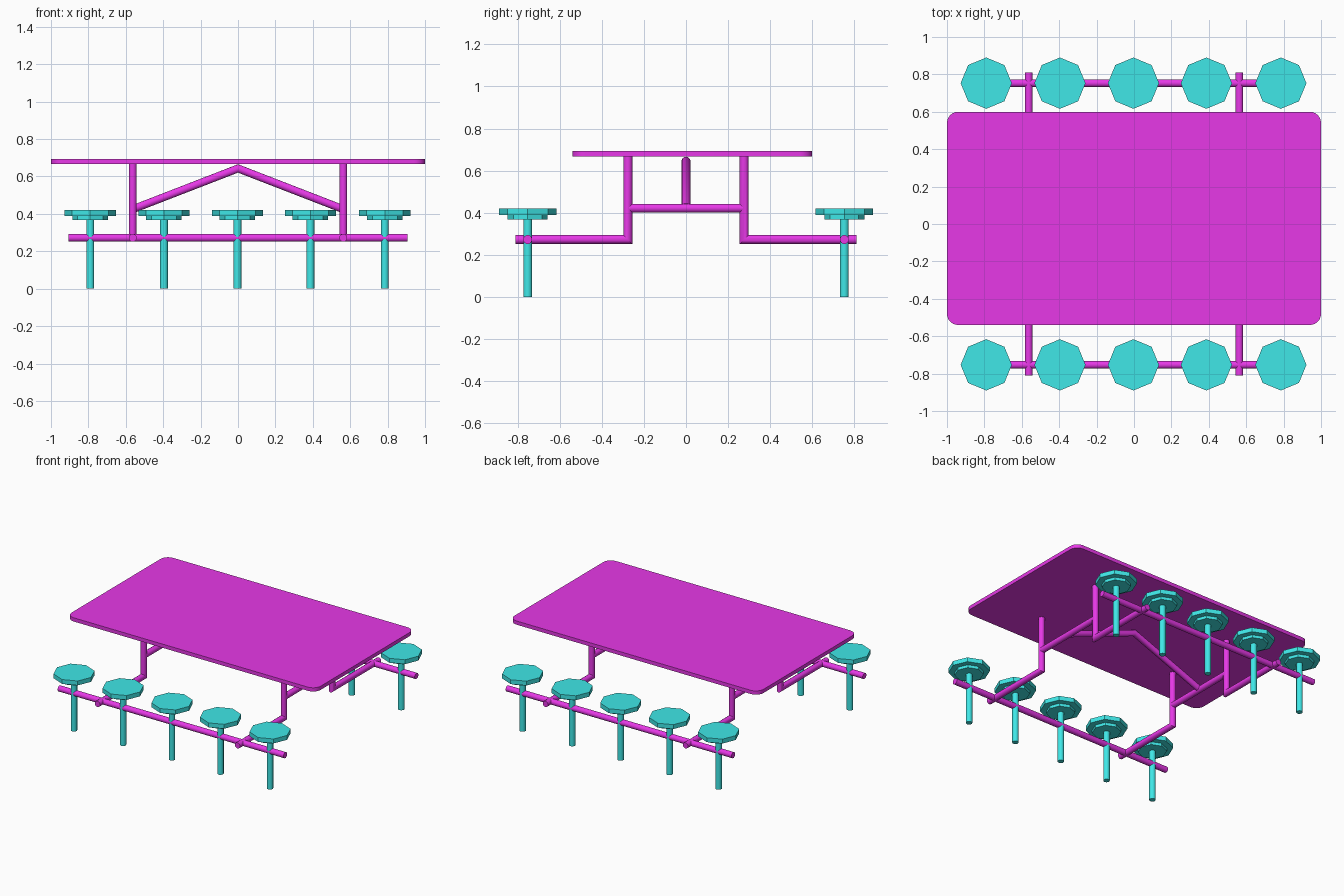
import bpy, bmesh
from math import cos, sin, pi
from mathutils import Vector

if "Cube" in bpy.data.objects:
    bpy.data.objects.remove(bpy.data.objects["Cube"])


def material(name, rgb):
    m = bpy.data.materials.new(name)
    m.diffuse_color = (*rgb, 1)
    m.use_nodes = True
    m.node_tree.nodes["Principled BSDF"].inputs["Base Color"].default_value = m.diffuse_color
    return m


MAGENTA = material("magenta_paint", (0.8, 0.04, 0.8))
TEAL = material("teal_paint", (0.05, 0.8, 0.8))


def finish(name, bm, mat, smooth=False):
    bmesh.ops.recalc_face_normals(bm, faces=bm.faces)
    me = bpy.data.meshes.new(name)
    bm.to_mesh(me)
    bm.free()
    me.materials.append(mat)
    ob = bpy.data.objects.new(name, me)
    bpy.context.collection.objects.link(ob)
    if smooth:
        bpy.ops.object.select_all(action='DESELECT')
        ob.select_set(True)
        bpy.context.view_layer.objects.active = ob
        bpy.ops.object.shade_smooth_by_angle(angle=0.7)
    return ob


def tube(name, points, mat=MAGENTA, r=0.0215, sides=12):
    """Round tube along a path, with mitred corners and capped ends."""
    pts = [Vector(p) for p in points]
    dirs = [(b - a).normalized() for a, b in zip(pts, pts[1:])]
    u = dirs[0].orthogonal().normalized()
    v = dirs[0].cross(u)
    bm = bmesh.new()
    ring = [pts[0] + r * (u * cos(2 * pi * i / sides) + v * sin(2 * pi * i / sides))
            for i in range(sides)]
    prev = [bm.verts.new(c) for c in ring]
    bm.faces.new(prev)
    for k, d in enumerate(dirs):
        n = (d + dirs[k + 1]).normalized() if k + 1 < len(dirs) else d
        cur = [bm.verts.new(w.co + d * ((pts[k + 1] - w.co).dot(n) / d.dot(n))) for w in prev]
        for i in range(sides):
            j = (i + 1) % sides
            bm.faces.new((prev[i], prev[j], cur[j], cur[i]))
        prev = cur
    bm.faces.new(prev)
    return finish(name, bm, mat, True)


def seat(name, x, y):
    """Octagonal two-step seat."""
    bm = bmesh.new()
    profile = [(0.095, 0.367), (0.095, 0.388), (0.137, 0.388), (0.137, 0.42)]
    rings = [[bm.verts.new((x + r * cos(i * pi / 4), y + r * sin(i * pi / 4), z))
              for i in range(8)] for r, z in profile]
    bm.faces.new(rings[0])
    bm.faces.new(rings[-1])
    for a, b in zip(rings, rings[1:]):
        for i in range(8):
            j = (i + 1) % 8
            bm.faces.new((a[i], a[j], b[j], b[i]))
    return finish(name, bm, TEAL)


# Rounded table top, slightly off-centre in depth
bm = bmesh.new()
outline = []
R, CY, HY = 0.06, 0.03, 0.57
for q, (sx, sy) in enumerate([(1, 1), (-1, 1), (-1, -1), (1, -1)]):
    for i in range(7):
        a = (q + i / 6) * pi / 2
        outline.append(bm.verts.new((sx * (1 - R) + R * cos(a),
                                     CY + sy * (HY - R) + R * sin(a), 0.667)))
face = bm.faces.new(outline)
ext = bmesh.ops.extrude_face_region(bm, geom=[face], use_keep_orig=True)
bmesh.ops.translate(bm, vec=(0, 0, 0.027),
                    verts=[g for g in ext["geom"] if isinstance(g, bmesh.types.BMVert)])
finish("table_top", bm, MAGENTA, True)

BX, UY, SY, RZ = 0.563, 0.276, 0.753, 0.272

# Bent supports: outrigger beam turning up into the upright
for sx in (-1, 1):
    for sy in (-1, 1):
        tube("bent_support", [(sx * BX, sy * 0.81, RZ), (sx * BX, sy * UY, RZ),
                              (sx * BX, sy * UY, 0.67)])
    tube("cross_bar", [(sx * BX, -UY, 0.421), (sx * BX, UY, 0.421)])

# Peaked brace under the top
tube("peaked_brace", [(-BX, 0, 0.425), (0, 0, 0.643), (BX, 0, 0.425)])

# Seat rails with five stools on each side
for sy in (-1, 1):
    tube("seat_rail", [(-0.907, sy * SY, RZ), (0.907, sy * SY, RZ)])
    for x in (-0.79, -0.396, -0.003, 0.387, 0.785):
        tube("stool_leg", [(x, sy * SY, 0), (x, sy * SY, 0.37)], TEAL)
        seat("seat", x, sy * SY)
